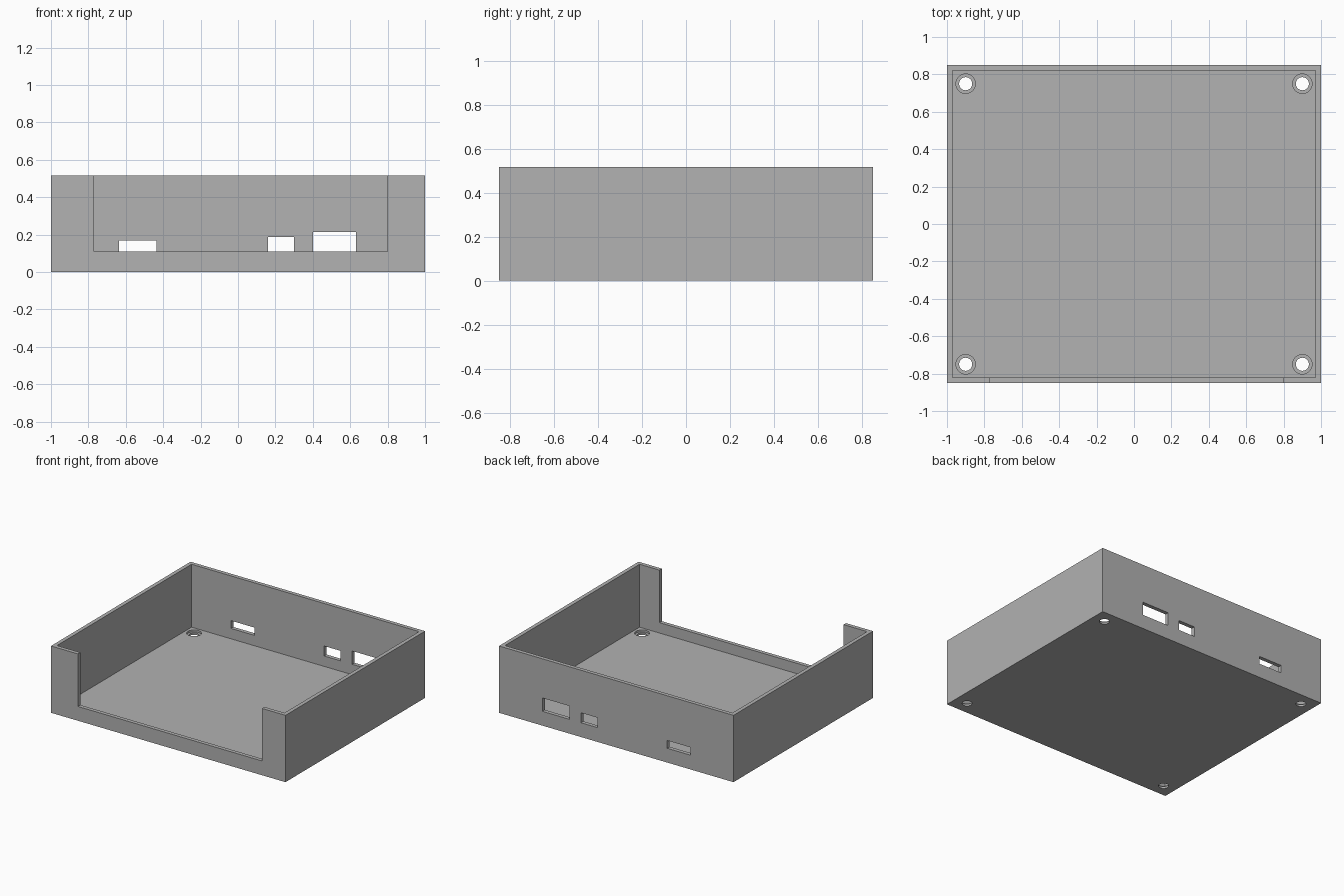
import bpy
from mathutils import Vector

cube = bpy.data.objects.get("Cube")
if cube:
    bpy.data.objects.remove(cube, do_unlink=True)

HEIGHT, FLOOR, WALL = 0.515, 0.03, 0.03
HALF_X, HALF_Y = 1.0, 0.85
SILL = 0.11

grey = bpy.data.materials.new("grey plastic")
grey.use_nodes = True
colour = (0.445, 0.445, 0.445, 1)
grey.diffuse_color = colour
grey.node_tree.nodes["Principled BSDF"].inputs["Base Color"].default_value = colour


def box(name, low, high):
    low, high = Vector(low), Vector(high)
    bpy.ops.mesh.primitive_cube_add(size=1, location=(low + high) / 2)
    ob = bpy.context.object
    ob.name = name
    ob.scale = high - low
    bpy.ops.object.transform_apply(location=True, scale=True)
    ob.data.materials.append(grey)
    return ob


def cylinder(name, x, y, radius, low, high):
    bpy.ops.mesh.primitive_cylinder_add(vertices=32, radius=radius, depth=high - low,
                                        location=(x, y, (low + high) / 2))
    ob = bpy.context.object
    ob.name = name
    ob.data.materials.append(grey)
    return ob


def cut(body, cutter):
    cutter.hide_render = True
    bpy.context.view_layer.objects.active = body
    mod = body.modifiers.new("cut", 'BOOLEAN')
    mod.operation, mod.solver, mod.object = 'DIFFERENCE', 'EXACT', cutter
    bpy.ops.object.modifier_apply(modifier=mod.name)
    bpy.data.objects.remove(cutter, do_unlink=True)


# Open tray
tray = box("enclosure_tray", (-HALF_X, -HALF_Y, 0), (HALF_X, HALF_Y, HEIGHT))
cut(tray, box("cavity_cutter", (-HALF_X + WALL, -HALF_Y + WALL, FLOOR),
              (HALF_X - WALL, HALF_Y - WALL, HEIGHT + 0.1)))

# Wide opening in the front wall
cut(tray, box("front_opening_cutter", (-0.77, -HALF_Y - 0.1, SILL),
              (0.80, -HALF_Y + WALL + 0.05, HEIGHT + 0.1)))

# Port openings in the back wall: left edge, right edge, top
for x0, x1, top in ((-0.635, -0.435, 0.17), (0.16, 0.30, 0.187), (0.40, 0.63, 0.213)):
    cut(tray, box("port_cutter", (x0, HALF_Y - WALL - 0.05, SILL), (x1, HALF_Y + 0.1, top)))

# Recessed screw holes in the floor corners
for x in (-0.9, 0.9):
    for y in (-0.75, 0.75):
        cut(tray, cylinder("screw_hole_cutter", x, y, 0.035, -0.1, 0.1))
        cut(tray, cylinder("screw_recess_cutter", x, y, 0.052, FLOOR / 2, 0.1))

# Smooth the hole walls, keep the box edges sharp
bpy.ops.object.select_all(action='DESELECT')
tray.select_set(True)
bpy.context.view_layer.objects.active = tray
bpy.ops.object.shade_smooth_by_angle(angle=0.5)
